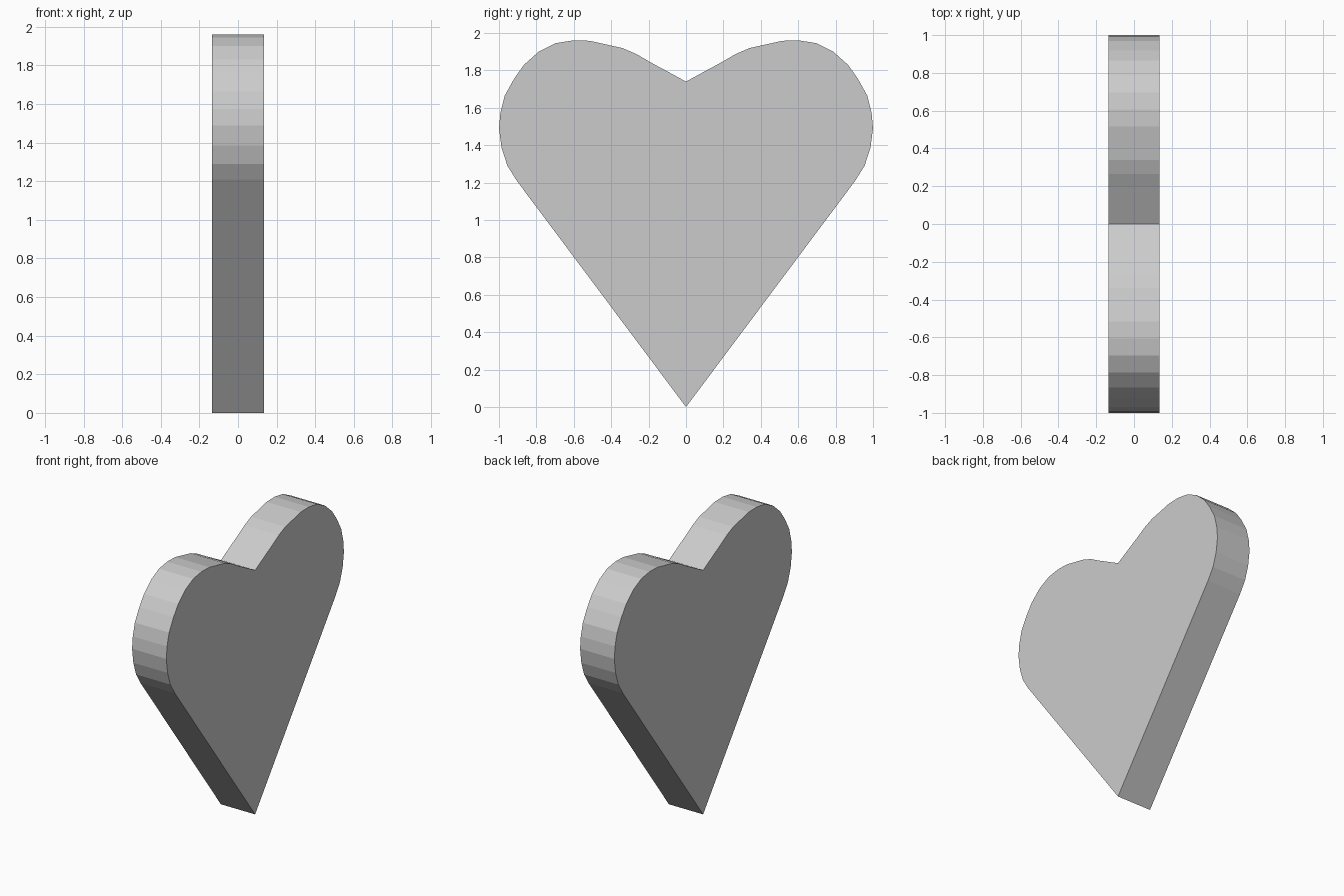
import bpy, bmesh

if "Cube" in bpy.data.objects:
    bpy.data.objects.remove(bpy.data.objects["Cube"])

HALF_THICKNESS = 0.135

# Right half of the heart outline (y, z), bottom tip to top notch
half = [(0, 0), (0.905, 1.21), (0.955, 1.29), (0.986, 1.385), (1.0, 1.49),
        (0.992, 1.575), (0.969, 1.665), (0.918, 1.757), (0.866, 1.83),
        (0.787, 1.9), (0.697, 1.945), (0.605, 1.96), (0.515, 1.958),
        (0.34, 1.919), (0.265, 1.887), (0.195, 1.846), (0, 1.74)]

# Mirror the inner points to close the outline
outline = half + [(-y, z) for y, z in reversed(half[1:-1])]

# Flat heart slab, extruded along x
bm = bmesh.new()
face = bm.faces.new([bm.verts.new((-HALF_THICKNESS, y, z)) for y, z in outline])
ext = bmesh.ops.extrude_face_region(bm, geom=[face], use_keep_orig=True)
verts = [g for g in ext["geom"] if isinstance(g, bmesh.types.BMVert)]
bmesh.ops.translate(bm, verts=verts, vec=(2 * HALF_THICKNESS, 0, 0))
bmesh.ops.recalc_face_normals(bm, faces=bm.faces[:])

mesh = bpy.data.meshes.new("heart")
bm.to_mesh(mesh)
bm.free()
bpy.context.collection.objects.link(bpy.data.objects.new("heart", mesh))
